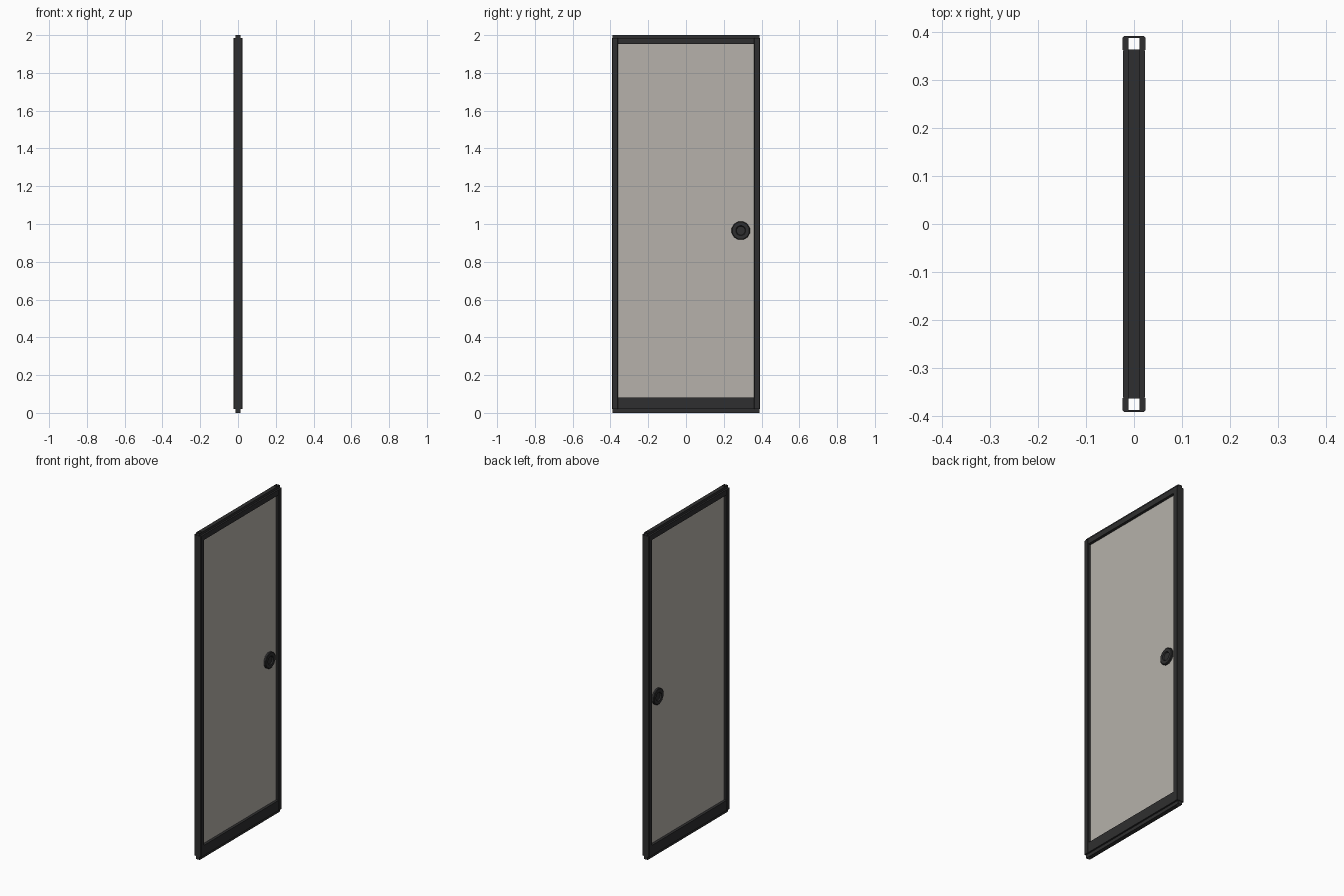
import bpy, bmesh, math
from mathutils import Matrix

if "Cube" in bpy.data.objects:
    bpy.data.objects.remove(bpy.data.objects["Cube"])


def material(name, rgb):
    m = bpy.data.materials.new(name)
    m.diffuse_color = (*rgb, 1)
    m.use_nodes = True
    m.node_tree.nodes["Principled BSDF"].inputs["Base Color"].default_value = m.diffuse_color
    return m


BLACK = material("dark metal", (0.028, 0.028, 0.029))
GLASS = material("warm grey glass", (0.465, 0.44, 0.405))


def finish(name, bm, mat):
    bmesh.ops.recalc_face_normals(bm, faces=bm.faces)
    me = bpy.data.meshes.new(name)
    bm.to_mesh(me)
    bm.free()
    me.materials.append(mat)
    ob = bpy.data.objects.new(name, me)
    bpy.context.collection.objects.link(ob)
    return ob


def box(name, hx, hy, z0, z1, mat):
    bm = bmesh.new()
    bmesh.ops.create_cube(bm, size=1, matrix=Matrix.Translation((0, 0, (z0 + z1) / 2))
                          @ Matrix.Diagonal((2 * hx, 2 * hy, z1 - z0, 1)))
    return finish(name, bm, mat)


def outline(hx, hy, c):
    # rectangle with chamfered corners
    return [(hx, -hy + c), (hx, hy - c), (hx - c, hy), (-hx + c, hy),
            (-hx, hy - c), (-hx, -hy + c), (-hx + c, -hy), (hx - c, -hy)]


def lathe_rings(bm, rings):
    # closed surface through a cycle of equal-length rings
    loops = [[bm.verts.new(p) for p in r] for r in rings]
    n = len(loops[0])
    for k, a in enumerate(loops):
        b = loops[(k + 1) % len(loops)]
        for i in range(n):
            j = (i + 1) % n
            bm.faces.new((a[i], a[j], b[j], b[i]))


def tube(name, yc, outer, inner, z0, z1):
    bm = bmesh.new()
    rings = [[(x, y + yc, z) for x, y in outline(*o)]
             for o, z in ((outer, z0), (outer, z1), (inner, z1), (inner, z0))]
    lathe_rings(bm, rings)
    return finish(name, bm, BLACK)


# Hollow stiles with open inner liners running the full height
for side, label in ((-1, "left"), (1, "right")):
    yc = side * 0.376
    tube(label + "_stile", yc, (0.0235, 0.016, 0.003), (0.0125, 0.0128, 0.0005), 0.02, 1.985)
    tube(label + "_stile_liner", yc, (0.0125, 0.0128, 0.0005), (0.0118, 0.0121, 0.0005), 0, 2)

# Top and bottom rails with narrow guide fins
box("top_rail", 0.0225, 0.361, 1.953, 1.985, BLACK)
box("bottom_rail", 0.0225, 0.361, 0.02, 0.082, BLACK)
box("top_guide", 0.0125, 0.3635, 1.985, 2.0, BLACK)
box("bottom_guide", 0.0125, 0.3635, 0.0, 0.02, BLACK)

# Glass pane
box("glass_pane", 0.006, 0.362, 0.075, 1.958, GLASS)

# Round flush pulls, dished in the middle, one on each face
for side, label in ((-1, "inner"), (1, "outer")):
    bm = bmesh.new()
    loops = []
    N = 12
    for r, x in ((0.05, 0.005), (0.05, 0.016), (0.046, 0.019), (0.027, 0.019), (0.023, 0.012)):
        loops.append([bm.verts.new((side * x, 0.29 + r * math.cos((i + .5) * 2 * math.pi / N),
                                    0.965 + r * math.sin((i + .5) * 2 * math.pi / N)))
                      for i in range(N)])
    for a, b in zip(loops, loops[1:]):
        for i in range(N):
            j = (i + 1) % N
            bm.faces.new((a[i], a[j], b[j], b[i]))
    bm.faces.new(loops[0])
    bm.faces.new(loops[-1])
    finish(label + "_pull", bm, BLACK)
